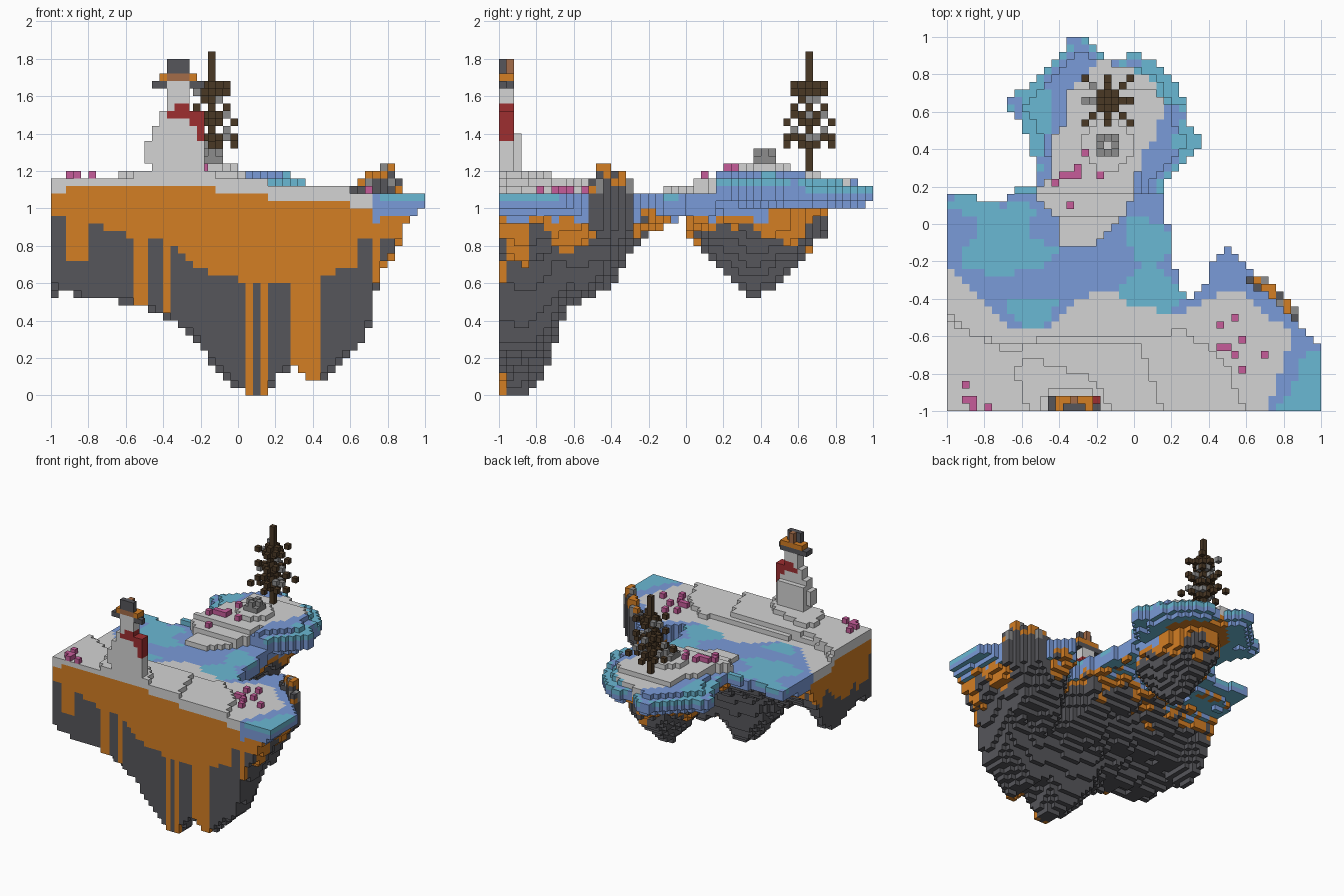
import bpy
import bmesh
import math
import random
from mathutils import Vector, noise

random.seed(4)
start_cube = bpy.data.objects.get("Cube")
if start_cube:
    bpy.data.objects.remove(start_cube, do_unlink=True)

N, S = 50, 0.04  # cells per side, cell size


def linear(c):
    c /= 255
    return c / 12.92 if c <= 0.04 else ((c + 0.055) / 1.055) ** 2.4


def material(name, *rgb):
    mat = bpy.data.materials.new(name)
    mat.use_nodes = True
    colour = [linear(c) for c in rgb] + [1]
    mat.diffuse_color = colour
    mat.node_tree.nodes["Principled BSDF"].inputs["Base Color"].default_value = colour
    return mat


MATS = {name: material(name, *rgb) for name, rgb in {
    "snow": (212, 212, 212), "soil": (212, 126, 36), "rock": (86, 86, 91),
    "ice": (122, 155, 216), "pale_ice": (106, 184, 211), "flower": (198, 92, 154),
    "scarf_red": (158, 46, 48), "bark": (74, 56, 37), "stone": (140, 140, 140),
    "hat_brown": (164, 108, 72)}.items()}


def inside(poly, x, y):
    hit = False
    for (ax, ay), (bx, by) in zip(poly, poly[1:] + poly[:1]):
        if (ay > y) != (by > y) and x < ax + (y - ay) * (bx - ax) / (by - ay):
            hit = not hit
    return hit


def profile(points, t):
    for (a, va), (b, vb) in zip(points, points[1:]):
        if t <= b:
            return va + (vb - va) * max(0, t - a) / (b - a)
    return points[-1][1]


def wobble(x, y, z=0, scale=0.25):
    return noise.noise(Vector((x, y, z)) * scale + Vector((0.3, 0.7, 0.2)))


# Plan outlines and height profiles, all in cells
OUTLINE = [(0, 0), (0, 29), (8, 28), (9, 30), (12, 30), (12, 34), (11, 35), (10, 39), (8, 40),
           (8, 42), (11, 43), (13, 45), (15, 47), (16, 49), (17, 50), (19, 50), (20, 48),
           (23, 47), (25, 48), (27, 47), (31, 44), (32, 41), (32, 39), (34, 37), (34, 35),
           (32, 33), (29, 30), (29, 26), (30, 25), (30, 20), (31, 19), (31, 16), (33, 15),
           (35, 17), (35, 19), (37, 22), (38, 22), (39, 20), (43, 17), (46, 15), (46, 13),
           (50, 9), (50, 0)]
SNOW = [(0, 0), (0, 20), (2, 18), (4, 15), (9, 11), (14, 11), (16, 14), (20, 16), (22, 16),
        (25, 14), (31, 13), (37, 16), (40, 16), (42, 13), (45, 12), (46, 10), (45, 6), (43, 0)]
TERRACES = [[(0, 0), (0, 13), (4, 10), (8, 9), (17, 10), (29, 10), (31, 11), (37, 7), (40, 0)],
            [(0, 0), (0, 12), (8, 8), (13, 9), (26, 9), (27, 5), (29, 0)],
            [(11, 0), (9, 6), (12, 7), (20, 4), (22, 0)]]
HILL_SNOW = [(15, 25), (15, 22), (20, 22), (22, 24), (24, 26), (25, 30), (26, 34), (28, 36),
             (29, 41), (27, 45), (21, 47), (18, 45), (16, 42), (16, 39), (14, 36), (14, 32),
             (12, 29)]
FRONT = [(0, 15), (5, 13), (10, 13), (15, 11), (18, 9), (20, 7), (23, 3), (25, 1), (26, 0),
         (29, 0), (30, 3), (33, 4), (34, 2), (36, 2), (38, 5), (41, 6), (43, 11), (44, 18),
         (46, 19), (47, 23), (50, 25)]
SIDE = [(0, 0), (2, 0), (6, 2), (8, 9), (9, 12), (12, 13), (14, 15), (16, 18), (18, 19),
        (19, 21), (22, 24), (30, 25)]
SOIL_EDGE = [(0, 24), (1.9, 24), (2, 18), (4.9, 18), (5, 23), (10, 21), (15, 21), (18, 18),
             (21, 16), (25, 15), (36, 15), (39, 17), (41, 17), (41.1, 21), (42, 21)]
SOIL_STRIPES = {11, 12, 15, 26, 28, 32, 33, 34, 35, 43}
PALE_POOLS = [(7, 23, 5, 5), (12, 21, 3, 2), (11, 14, 3, 2.5), (27, 16, 4, 3), (27, 23, 3, 3),
              (12, 38, 2, 5), (29, 44, 4, 2.5), (33, 36, 2, 3), (48, 2, 3, 5), (4, 28, 3, 1),
              (22, 11, 1.2, 1.2)]

plan = {(i, j) for i in range(N) for j in range(N) if inside(OUTLINE, i + 0.5, j + 0.5)}

# Distance of every column from the free rim; the cut sides do not count
rim, left, step = {}, set(plan), 0
while left:
    step += 1
    edge = {(i, j) for i, j in left
            if any(0 <= a < N and 0 <= b and (a, b) not in left
                   for a, b in ((i + 1, j), (i - 1, j), (i, j + 1), (i, j - 1)))}
    edge = edge or set(left)
    for cell in edge:
        rim[cell] = step
    left -= edge

# Floating ground, column by column
ground, top_of = {}, {}
for i, j in plan:
    x, y = i + 0.5, j + 0.5
    hill = j >= 29
    snowy = inside(SNOW, x, y) or inside(HILL_SNOW, x, y)
    n = wobble(i, j)
    if hill:
        top = 30 - (j > 42) if snowy else 28 + (rim[i, j] > 2) + (i > 25 and j < 41)
        top += math.hypot(x - 21.5, y - 35.5) < 3.5
        low = max(25 + n, 27.5 - 1.3 * rim[i, j])
    else:
        top = 27 + sum(inside(t, x, y) for t in TERRACES)
        top += inside(HILL_SNOW, x, y) + (snowy and j > 25)
        f, s = profile(FRONT, x), profile(SIDE, y)
        low = (26 - (26 - f) * (26 - s) / 26) * 0.5 + max(f, s) * 0.5
        low = max(low + n * 2 * (j > 0), 25 - 2.4 * rim[i, j] if j > 2 else 0)
    # Hanging cone under the hill, and a spur on the west wall
    cone = math.hypot((x - 22) / 6.3, (y - 34.5) / 9.5)
    spur = math.hypot((x - 1) / 5, (y - 11) / 9)
    if cone < 1:
        low = min(low, 11.7 + 10.5 * cone + n * 1.5)
    if spur < 1:
        low = min(low, 13 + 10 * spur ** 2 + n * 2)
    low = min(int(max(low, 0) + 0.5), 26 if hill else 25)
    pale = any(math.hypot((x - a) / c, (y - b) / d) < 1 + n * 0.8 for a, b, c, d in PALE_POOLS)
    pale = pale or (hill and rim[i, j] == 1 and n > -0.1)
    cover = 1 if j == 0 and 2 <= i < 11 else 2
    top_of[i, j] = top
    for k in range(low, top):
        jag = wobble(i, j, k * 0.3, 0.4)
        if j == 0:
            dark = k < profile(SOIL_EDGE, x) and i not in SOIL_STRIPES
        elif i == 0:
            dark = k < 18 + 6 * jag
        else:
            dark = k < 21 + 5 * jag - 5 * (i > 41 and j < 4)
        if snowy and k >= top - cover:
            kind = "snow"
        elif not snowy and k >= 23.2 + 2.5 * jag:
            kind = "pale_ice" if pale and k == top - 1 else "ice"
        else:
            kind = "rock" if dark else "soil"
        ground[i, j, k] = kind


def box(cells, kind, i, j, k):
    for a in range(*i):
        for b in range(*j):
            for c in range(*k):
                cells[a, b, c] = kind


# Snow figure, halved by the front cut
figure = {}
for i, j, k in [((13, 20), (0, 2), (29, 31)), ((12, 20), (0, 2), (31, 34)),
                ((13, 19), (0, 3), (29, 35)), ((13, 20), (0, 2), (34, 36)),
                ((14, 19), (0, 2), (36, 38)), ((15, 18), (0, 2), (38, 42))]:
    box(figure, "snow", i, j, k)

scarf = {}
for i, k in [((15, 20), (37, 38)), ((16, 18), (38, 39)), ((18, 20), (36, 37)),
             ((19, 20), (34, 36))]:
    box(scarf, "scarf_red", i, (0, 2), k)

hat = {}
box(hat, "rock", (13, 19), (0, 2), (41, 42))
box(hat, "rock", (19, 20), (0, 1), (41, 42))
box(hat, "snow", (15, 18), (0, 1), (41, 42))
box(hat, "soil", (14, 19), (0, 2), (42, 43))
box(hat, "hat_brown", (15, 18), (0, 1), (42, 43))
box(hat, "rock", (15, 18), (0, 1), (43, 45))
box(hat, "hat_brown", (16, 17), (1, 2), (43, 45))

# Bare tree: trunk with alternating straight and diagonal tiers
tree = {}
TX, TY = 21, 41
box(tree, "bark", (TX, TX + 1), (TY, TY + 1), (30, 46))
straight = [(1, 0), (-1, 0), (0, 1), (0, -1)]
diagonal = [(1, 1), (-1, 1), (1, -1), (-1, -1)]
for tier, (k, reach) in enumerate([(33, 3), (34, 3), (36, 3), (37, 2), (39, 2), (40, 2), (41, 1)]):
    for dx, dy in diagonal if tier % 2 else straight:
        for d in range(1, reach + 1):
            kind = "stone" if random.random() < 0.2 else "bark"
            tree[TX + dx * d, TY + dy * d, k + (d == 2)] = kind

# Ring of stones on the hill
stone_ring = {}
for i in range(20, 23):
    for j in range(34, 37):
        if (i, j) != (21, 35):
            corner = i != 21 and j != 35
            box(stone_ring, "stone", (i, i + 1), (j, j + 1), (30, 32 if corner else 33))

# Rocky outcrop along the eastern rim
outcrop = {}
for n, top in enumerate([28, 29, 30, 30, 31, 29]):
    i, j = 41 + n, 17 - int(n * 0.8)
    for a, b in ((i, j), (i, j - 1), (i - 1, j)):
        box(outcrop, "rock", (a, a + 1), (b, b + 1), (21 + n % 2, top))
        for k in (top - 1, top - 2):
            outcrop[a, b, k] = random.choice(["rock", "soil", "stone"])

# Flowers scattered on the snow
flowers = {}
for i, j in [(36, 11), (38, 12), (36, 8), (37, 8), (38, 7), (39, 9), (39, 5), (42, 7), (2, 3),
             (2, 1), (3, 1), (3, 0), (5, 0), (18, 34), (15, 31), (16, 31), (17, 32), (17, 31),
             (20, 31), (14, 30), (16, 27)]:
    flowers[i, j, top_of[i, j]] = "flower"

PARTS = {"floating_ground": ground, "snow_figure": figure, "scarf": scarf, "hat": hat,
         "bare_tree": tree, "stone_ring": stone_ring, "rim_outcrop": outcrop,
         "flowers": flowers}
# The figure stands half a cell off the ground's lattice
SHIFT = {"snow_figure": 0.5, "scarf": 0.5, "hat": 0.5}
# Later parts replace any cells they share with earlier ones on the same lattice
owner = {(*cell, SHIFT.get(part, 0)): part for part, cells in PARTS.items() for cell in cells}
AXES = [(a, s) for a in range(3) for s in (0, 1)]


def build(name, cells):
    bm, verts = bmesh.new(), {}
    shift = SHIFT.get(name, 0)
    mine = {c: kind for c, kind in cells.items() if owner[(*c, shift)] == name}
    kinds = sorted(set(mine.values()) | ({"pale_ice"} if "ice" in mine.values() else set()))
    for cell, kind in mine.items():
        for axis, side in AXES:
            beside = list(cell)
            beside[axis] += 2 * side - 1
            if (*beside, shift) in owner:
                continue
            loop = []
            for u, v in ((0, 0), (1, 0), (1, 1), (0, 1)):
                p = list(cell)
                p[axis] += side
                p[(axis + 1) % 3] += u
                p[(axis + 2) % 3] += v
                p = tuple(p)
                if p not in verts:
                    verts[p] = bm.verts.new(((p[0] + shift) * S - 1, p[1] * S - 1, p[2] * S))
                loop.append(verts[p])
            face = bm.faces.new(loop if side else loop[::-1])
            # The ice is pale underneath
            under_ice = kind == "ice" and (axis, side) == (2, 0)
            face.material_index = kinds.index("pale_ice" if under_ice else kind)
    mesh = bpy.data.meshes.new(name)
    bm.to_mesh(mesh)
    bm.free()
    for kind in kinds:
        mesh.materials.append(MATS[kind])
    bpy.context.collection.objects.link(bpy.data.objects.new(name, mesh))


for part, cells in PARTS.items():
    build(part, cells)
